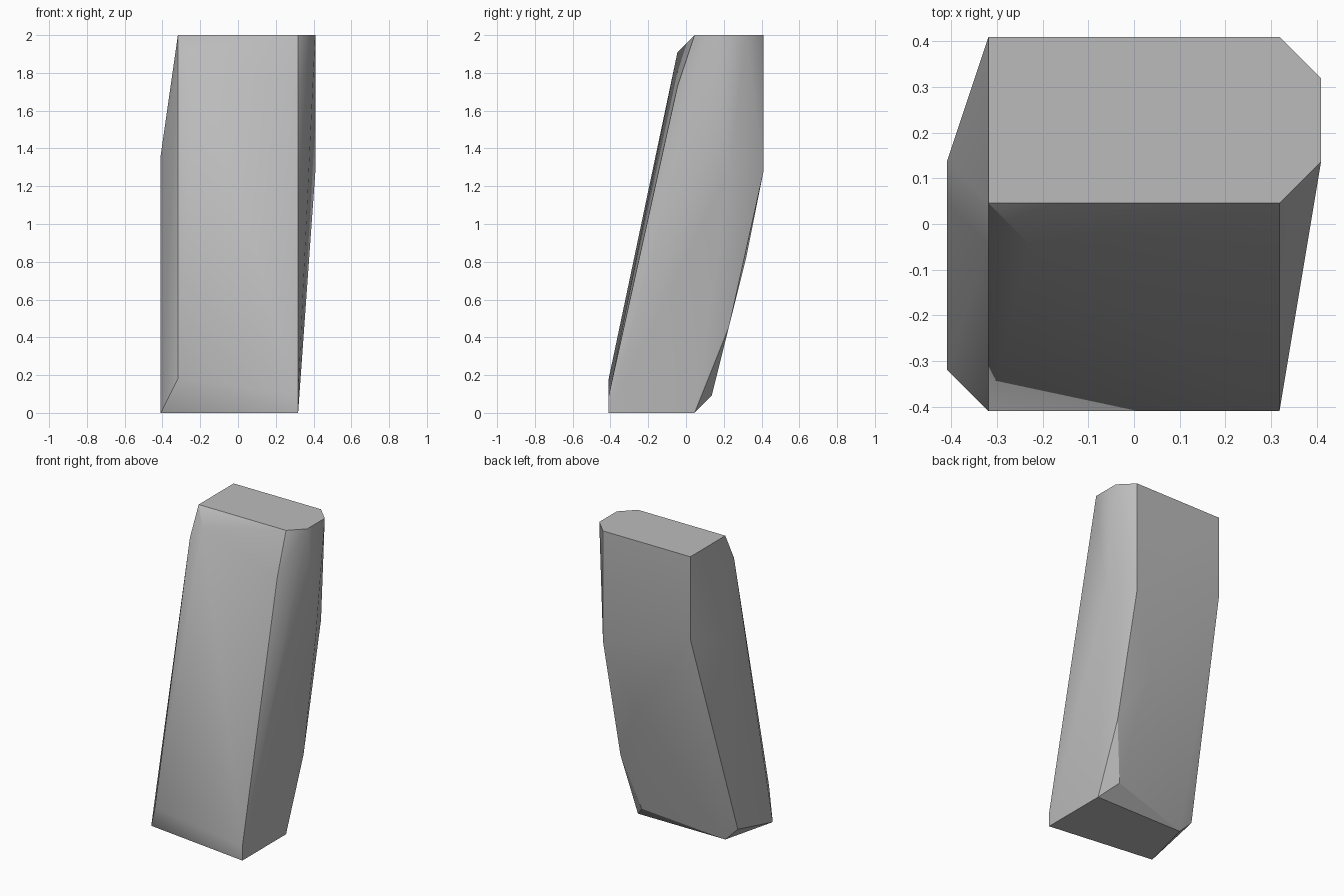
import bpy
import bmesh

# Remove the default cube only
default_cube = bpy.data.objects.get("Cube")
if default_cube:
    bpy.data.objects.remove(default_cube, do_unlink=True)

# Every corner lies on a regular grid, so a few named offsets cover the plan
unit = 1 / 11
edge, inset, mid, near, core = [unit * (n + 0.5) for n in (4, 3, 2, 1, 0)]
top = 22 * unit


def level(steps):
    return steps * unit


# Flat top with the two chamfered corners on its left side
top_corners = [
    (-inset, edge, top), (inset, edge, top), (edge, inset, top),
    (edge, near, top), (inset, core, top), (-inset, core, top),
]

# Flat base, shifted toward the front
base_corners = [
    (inset, -edge, 0), (inset, core, 0),
    (-inset, core, 0), (-edge, -inset, 0),
]

# Leaning front face with its worn upper and lower rims
front_corners = [
    (inset, -edge, level(1)), (-inset, -edge, level(2)),
    (inset, -core, level(19)), (-mid, -core, level(21)),
    (-inset, -core, level(20)),
]

# Curved back, bulging from base to upper third
back_corners = [
    (mid, near, level(1)), (inset, mid, level(5)),
    (near, inset, level(9)), (inset, edge, level(14)),
    (-inset, edge, level(16)),
]

# Slight swelling on both flanks
flank_corners = [
    (edge, mid, level(14)), (-edge, near, level(15)),
    (-edge, core, level(15)), (-edge, core, level(1)),
]

# Wrap the corners in one closed convex block
bm = bmesh.new()
for group in (top_corners, base_corners, front_corners, back_corners, flank_corners):
    for corner in group:
        bm.verts.new(corner)
hull = bmesh.ops.convex_hull(bm, input=bm.verts)
loose = [v for v in bm.verts if not v.link_faces]
bmesh.ops.delete(bm, geom=loose, context="VERTS")
bmesh.ops.dissolve_limit(bm, angle_limit=0.002, verts=bm.verts, edges=bm.edges)
bmesh.ops.recalc_face_normals(bm, faces=bm.faces)

mesh = bpy.data.meshes.new("leaning_stone")
bm.to_mesh(mesh)
bm.free()
stone = bpy.data.objects.new("leaning_stone", mesh)
bpy.context.collection.objects.link(stone)

# Plain grey stone
grey = (0.5, 0.5, 0.5, 1)
material = bpy.data.materials.new("stone_grey")
material.use_nodes = True
material.diffuse_color = grey
material.node_tree.nodes["Principled BSDF"].inputs["Base Color"].default_value = grey
mesh.materials.append(material)

# Soft shading with crisp main edges
bpy.ops.object.select_all(action="DESELECT")
stone.select_set(True)
bpy.context.view_layer.objects.active = stone
bpy.ops.object.shade_smooth_by_angle(angle=0.52)
